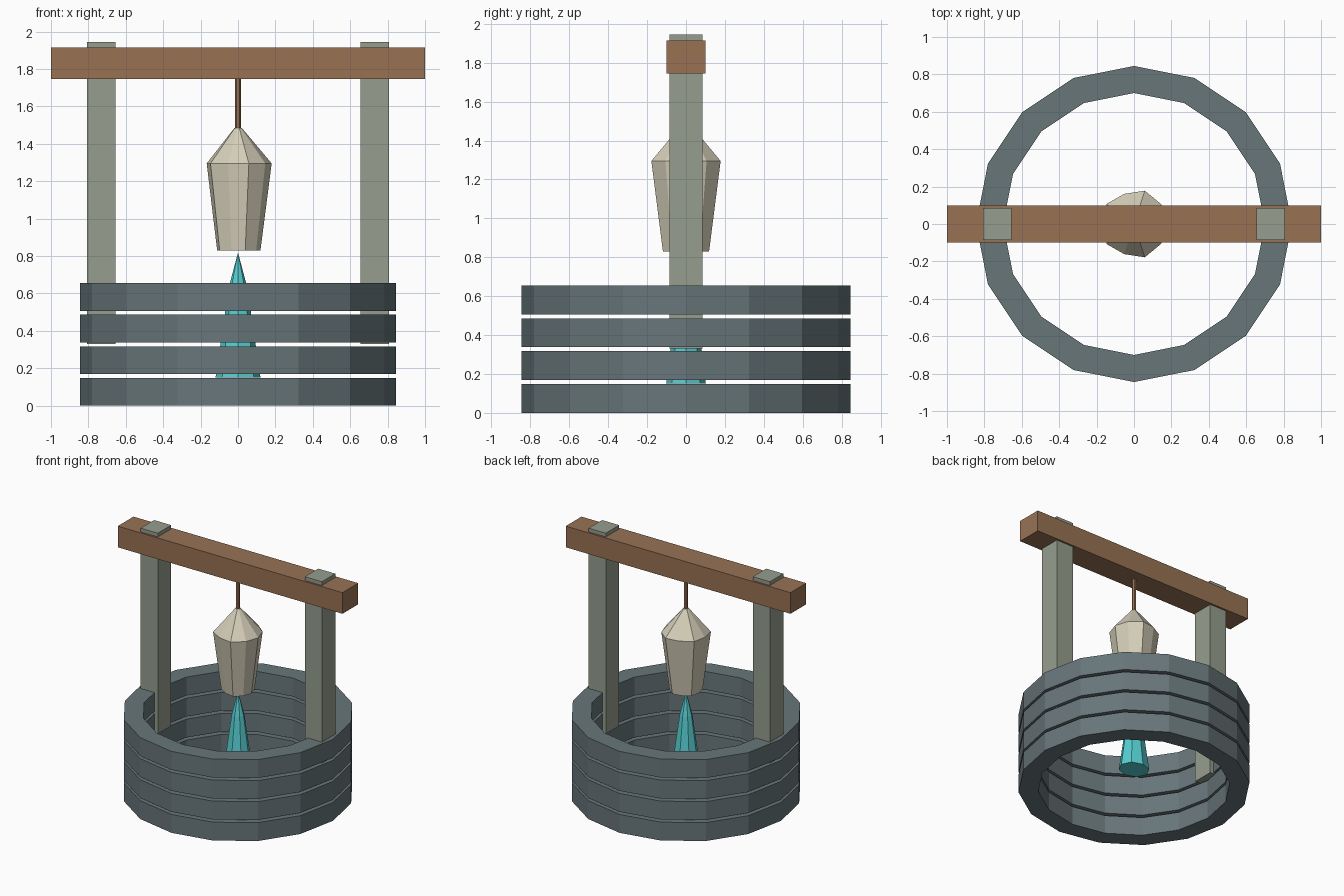
import bpy
import bmesh
from math import cos, sin, pi

cube = bpy.data.objects.get("Cube")
if cube:
    bpy.data.objects.remove(cube, do_unlink=True)


def material(name, rgb):
    """Flat material from an sRGB colour (0-255)."""
    lin = [((c / 255 + 0.055) / 1.055) ** 2.4 for c in rgb] + [1.0]
    mat = bpy.data.materials.new(name)
    mat.use_nodes = True
    mat.diffuse_color = lin
    mat.node_tree.nodes["Principled BSDF"].inputs["Base Color"].default_value = lin
    return mat


stone = material("slate_stone", (104, 118, 122))
post_wood = material("grey_green_wood", (150, 157, 141))
beam_wood = material("brown_wood", (152, 114, 84))
pail_wood = material("pale_wood", (212, 206, 184))
water_blue = material("turquoise_water", (86, 205, 208))


def finish(name, bm, mat):
    bmesh.ops.recalc_face_normals(bm, faces=bm.faces)
    mesh = bpy.data.meshes.new(name)
    bm.to_mesh(mesh)
    bm.free()
    mesh.materials.append(mat)
    obj = bpy.data.objects.new(name, mesh)
    bpy.context.collection.objects.link(obj)
    return obj


def box(name, low, high, mat):
    bm = bmesh.new()
    bmesh.ops.create_cube(bm, size=1)
    for v in bm.verts:
        v.co = [a + (c + 0.5) * (b - a) for a, b, c in zip(low, high, v.co)]
    return finish(name, bm, mat)


def lathe(name, profile, radii, mat, y_scale=1.0, closed=False):
    """Faceted turned shape; radii scale each spoke, closed joins the profile ends."""
    bm = bmesh.new()
    n = len(radii)
    loops = [[bm.verts.new((r * k * cos(2 * pi * i / n),
                            r * k * sin(2 * pi * i / n) * y_scale, z))
              for i, k in enumerate(radii)] for r, z in profile]
    pairs = list(zip(loops, loops[1:]))
    if closed:
        pairs.append((loops[-1], loops[0]))
    else:
        bm.faces.new(loops[0])
        bm.faces.new(loops[-1])
    for a, b in pairs:
        for i in range(n):
            j = (i + 1) % n
            bm.faces.new((a[i], a[j], b[j], b[i]))
    return finish(name, bm, mat)


# Stacked stone rings of the well wall
for level in range(4):
    z = level * 0.169
    ring = [(0.70, z), (0.845, z), (0.845, z + 0.148), (0.70, z + 0.148)]
    lathe(f"wall_ring_{level + 1}", ring, [1] * 16, stone, closed=True)

# Posts and crossbeam
for side, x in (("left", 0.73), ("right", -0.73)):
    box(f"{side}_post", (x - 0.076, -0.085, 0.33), (x + 0.076, 0.085, 1.945), post_wood)
box("crossbeam", (-1, -0.1, 1.745), (1, 0.1, 1.915), beam_wood)

# Rope
lathe("rope", [(0.015, 1.46), (0.015, 1.75)], [1] * 6, beam_wood)

# Slightly uneven ten-sided bucket with a pointed top
half = [1.0, 1.0, 1.04, 0.94, 1.01, 0.93]
spokes = half + half[-2:0:-1]
lathe("bucket", [(0.12, 0.83), (0.18, 1.295), (0.02, 1.485)], spokes, pail_wood)

# Water spout rising from the well
lathe("water_spout", [(0.12, 0.15), (0.05, 0.63), (0.001, 0.815)], [1] * 8,
      water_blue, y_scale=0.85)
